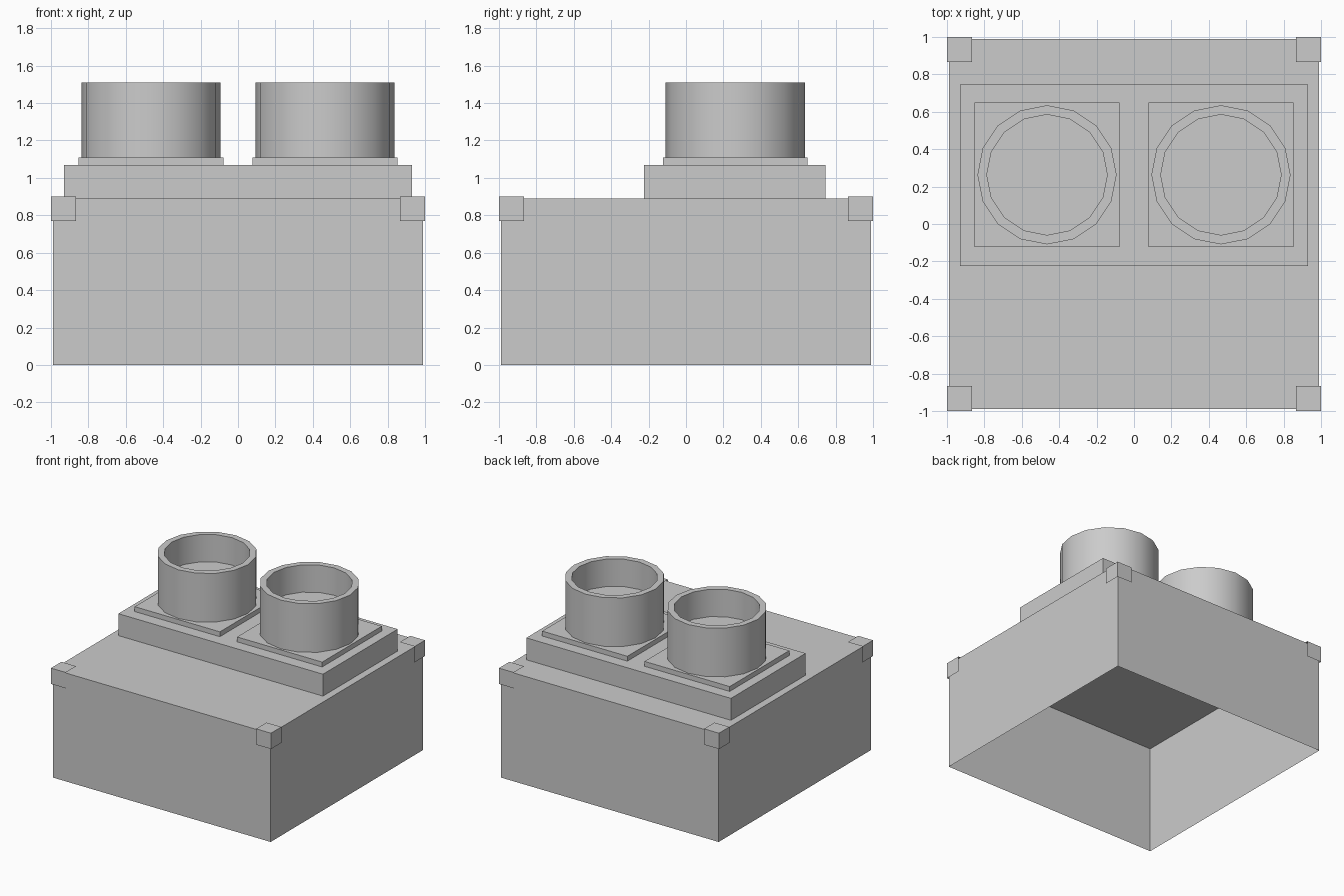
import bpy
import bmesh
from mathutils import Vector, Matrix

default = bpy.data.objects.get("Cube")
if default:
    bpy.data.objects.remove(default, do_unlink=True)

# Single grey material
grey = bpy.data.materials.new("light_grey")
grey.use_nodes = True
colour = (0.6, 0.6, 0.6, 1.0)
grey.diffuse_color = colour
grey.node_tree.nodes["Principled BSDF"].inputs["Base Color"].default_value = colour


def finish(name, bm):
    mesh = bpy.data.meshes.new(name)
    bm.to_mesh(mesh)
    bm.free()
    mesh.materials.append(grey)
    obj = bpy.data.objects.new(name, mesh)
    bpy.context.collection.objects.link(obj)
    return obj


def box(name, low, high, open_sides=()):
    """Box between two corners, leaving out faces that point along open_sides."""
    low, high = Vector(low), Vector(high)
    bm = bmesh.new()
    bmesh.ops.create_cube(bm, size=1)
    bm.normal_update()
    removed = [f for f in bm.faces
               if any(f.normal.dot(Vector(d)) > 0.9 for d in open_sides)]
    bmesh.ops.delete(bm, geom=removed, context='FACES')
    size = high - low
    bmesh.ops.scale(bm, vec=size, verts=bm.verts)
    bmesh.ops.translate(bm, vec=(low + high) / 2, verts=bm.verts)
    return finish(name, bm)


def tube(name, centre, profile, sides):
    """Revolve a (radius, height) profile around a vertical axis."""
    bm = bmesh.new()
    verts = [bm.verts.new((r, 0, z)) for r, z in profile]
    edges = [bm.edges.new(pair) for pair in zip(verts, verts[1:])]
    bmesh.ops.spin(bm, geom=verts + edges, cent=(0, 0, 0), axis=(0, 0, 1),
                   angle=6.283185307, steps=sides)
    bmesh.ops.remove_doubles(bm, verts=bm.verts, dist=0.0005)
    bmesh.ops.recalc_face_normals(bm, faces=bm.faces)
    # Keep the rim facing up
    bm.normal_update()
    top = max(bm.faces, key=lambda f: f.calc_center_median().z)
    if top.normal.z < 0:
        bmesh.ops.reverse_faces(bm, faces=bm.faces)
    bmesh.ops.transform(bm, matrix=Matrix.Translation(centre), verts=bm.verts)
    obj = finish(name, bm)
    bpy.ops.object.select_all(action='DESELECT')
    obj.select_set(True)
    bpy.context.view_layer.objects.active = obj
    bpy.ops.object.shade_smooth_by_angle()
    return obj


down = (0, 0, -1)

# Hollow main housing, open underneath
box("housing", (-0.99, -0.99, 0), (0.99, 0.99, 0.89), [down])

# Raised platform on the rear half
box("platform", (-0.93, -0.225, 0.89), (0.93, 0.745, 1.07), [down])

# Two square pads, each carrying an open tube with a recessed floor
tube_profile = [(0.372, 1.11), (0.372, 1.51), (0.322, 1.51), (0.322, 1.285), (0, 1.285)]
for side, sx in (("left", 1), ("right", -1)):
    cx, cy, half = sx * 0.465, 0.263, 0.387
    box(side + "_pad", (cx - half, cy - half, 1.07), (cx + half, cy + half, 1.11), [down])
    tube(side + "_tube", (cx, cy, 0), tube_profile, 16)

# Thin protective caps over the four upper corners
for side, sx in (("left", 1), ("right", -1)):
    for end, sy in (("front", -1), ("back", 1)):
        xs = sorted((sx * 0.865, sx * 1.0))
        ys = sorted((sy * 0.865, sy * 1.0))
        box(f"{end}_{side}_corner_cap", (xs[0], ys[0], 0.77), (xs[1], ys[1], 0.9),
            [down, (-sx, 0, 0), (0, -sy, 0)])
